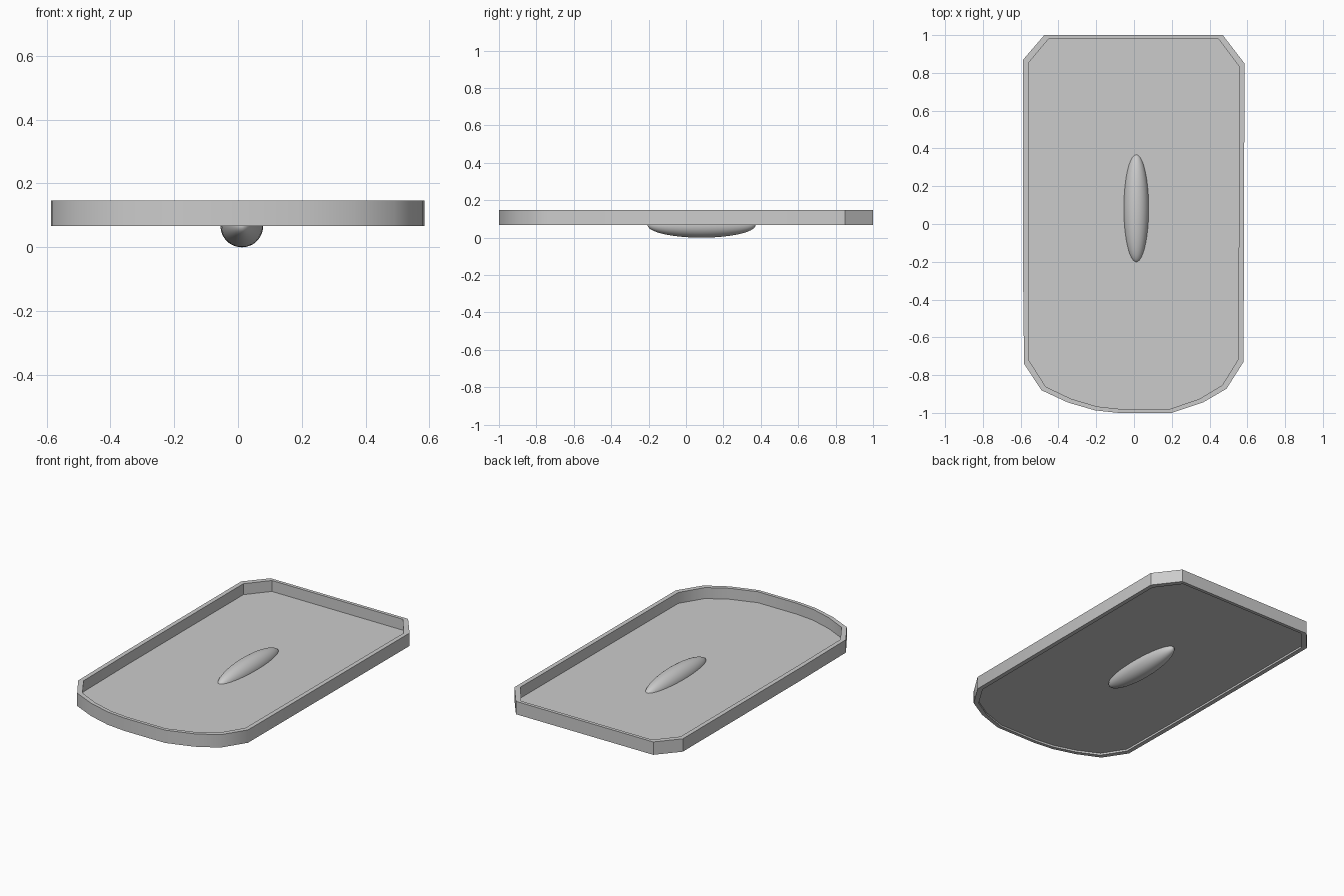
import bpy, bmesh

if "Cube" in bpy.data.objects:
    bpy.data.objects.remove(bpy.data.objects["Cube"])

Z0, Z1, FLOOR = 0.067, 0.147, 0.079

# Tray outline: chamfered back corners, bowed front
OUTER = [(-0.475, 1), (-0.587, 0.87), (-0.587, -0.3), (-0.582, -0.74),
         (-0.49, -0.88), (-0.35, -0.945), (-0.205, -0.987), (-0.08, -1),
         (0.2, -1), (0.365, -0.945), (0.49, -0.872), (0.58, -0.73),
         (0.585, 0.85), (0.47, 1)]
INNER = [(x * 0.953, y * 0.979) for x, y in OUTER]


def make_object(name, bm):
    bmesh.ops.recalc_face_normals(bm, faces=bm.faces)
    mesh = bpy.data.meshes.new(name)
    bm.to_mesh(mesh)
    bm.free()
    obj = bpy.data.objects.new(name, mesh)
    bpy.context.collection.objects.link(obj)
    return obj


def smooth(obj, angle):
    bpy.ops.object.select_all(action='DESELECT')
    obj.select_set(True)
    bpy.context.view_layer.objects.active = obj
    bpy.ops.object.shade_smooth_by_angle(angle=angle)


# Rim: four loops bridged into a closed ring
bm = bmesh.new()
loops = [[bm.verts.new((x, y, z)) for x, y in pts]
         for pts, z in ((OUTER, Z0), (OUTER, Z1), (INNER, Z1), (INNER, Z0))]
n = len(OUTER)
for a, b in zip(loops, loops[1:] + loops[:1]):
    for i in range(n):
        j = (i + 1) % n
        bm.faces.new((a[i], a[j], b[j], b[i]))
rim = make_object("tray_rim", bm)
smooth(rim, 0.6)

# Floor: thin sheet set just above the bottom of the rim
bm = bmesh.new()
bm.faces.new([bm.verts.new((x, y, FLOOR)) for x, y in INNER])
floor = make_object("tray_floor", bm)
if floor.data.polygons[0].normal.z < 0:
    floor.data.flip_normals()

# Pivot: long ellipsoid poking through the floor
bpy.ops.mesh.primitive_uv_sphere_add(segments=48, ring_count=24, radius=1,
                                     location=(0.012, 0.083, 0.067))
pivot = bpy.context.object
pivot.name = "pivot_bulge"
pivot.scale = (0.067, 0.289, 0.067)
bpy.ops.object.transform_apply(location=False, rotation=False, scale=True)
smooth(pivot, 0.6)
